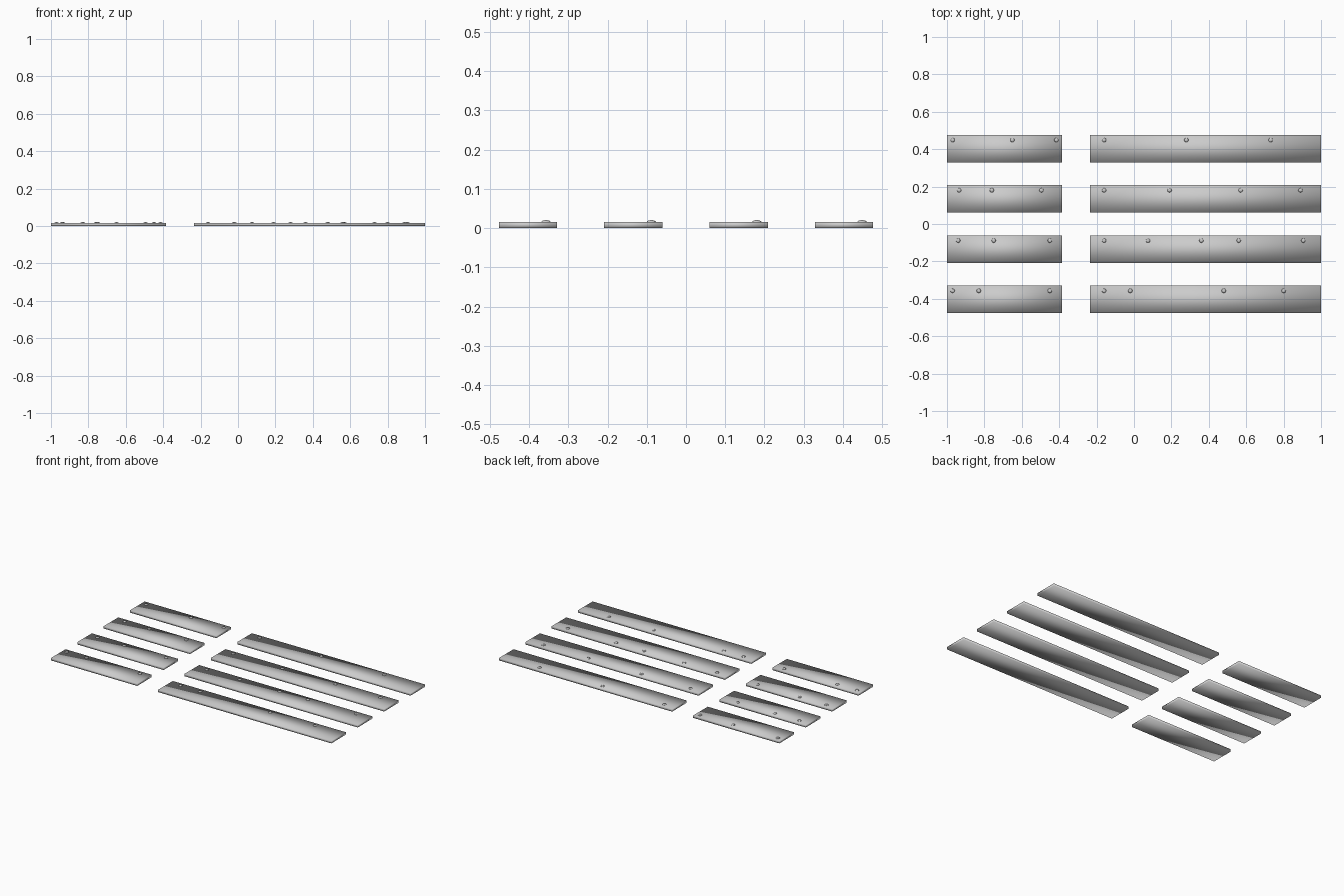
import bpy, bmesh
from mathutils import Matrix

if "Cube" in bpy.data.objects:
    bpy.data.objects.remove(bpy.data.objects["Cube"])

THICK = 0.0155   # plank thickness
WIDTH = 0.148    # plank width in y
NAIL_R, NAIL_H = 0.012, 0.005


def make_object(name, bm):
    bmesh.ops.recalc_face_normals(bm, faces=bm.faces)
    for f in bm.faces:
        f.smooth = True
    mesh = bpy.data.meshes.new(name)
    bm.to_mesh(mesh)
    bm.free()
    obj = bpy.data.objects.new(name, mesh)
    bpy.context.collection.objects.link(obj)
    return obj


def plank(name, x0, x1, y):
    bm = bmesh.new()
    m = Matrix.Translation(((x0 + x1) / 2, y, THICK / 2)) @ Matrix.Diagonal((x1 - x0, WIDTH, THICK, 1))
    bmesh.ops.create_cube(bm, size=1, matrix=m)
    return make_object(name, bm)


def nails(name, xs, y):
    # low-poly domed heads, bottom half sunk in the plank
    bm = bmesh.new()
    for x in xs:
        m = Matrix.Translation((x, y, THICK)) @ Matrix.Diagonal((NAIL_R, NAIL_R, NAIL_H, 1))
        bmesh.ops.create_uvsphere(bm, u_segments=8, v_segments=6, radius=1, matrix=m)
    return make_object(name, bm)


# each row: centre y, nail x on the short plank, nail x on the long plank
rows = [
    (0.403, (-0.97, -0.65, -0.415), (-0.16, 0.28, 0.73)),
    (0.1345, (-0.935, -0.76, -0.495), (-0.16, 0.19, 0.57, 0.89)),
    (-0.1345, (-0.94, -0.75, -0.45), (-0.16, 0.075, 0.36, 0.56, 0.905)),
    (-0.403, (-0.97, -0.83, -0.45), (-0.16, -0.02, 0.48, 0.80)),
]
for i, (y, short_x, long_x) in enumerate(rows, 1):
    for kind, x0, x1, xs in (("short", -1, -0.385, short_x), ("long", -0.235, 1, long_x)):
        plank(f"{kind}_plank_{i}", x0, x1, y)
        nails(f"{kind}_plank_nails_{i}", xs, y + 0.046)
